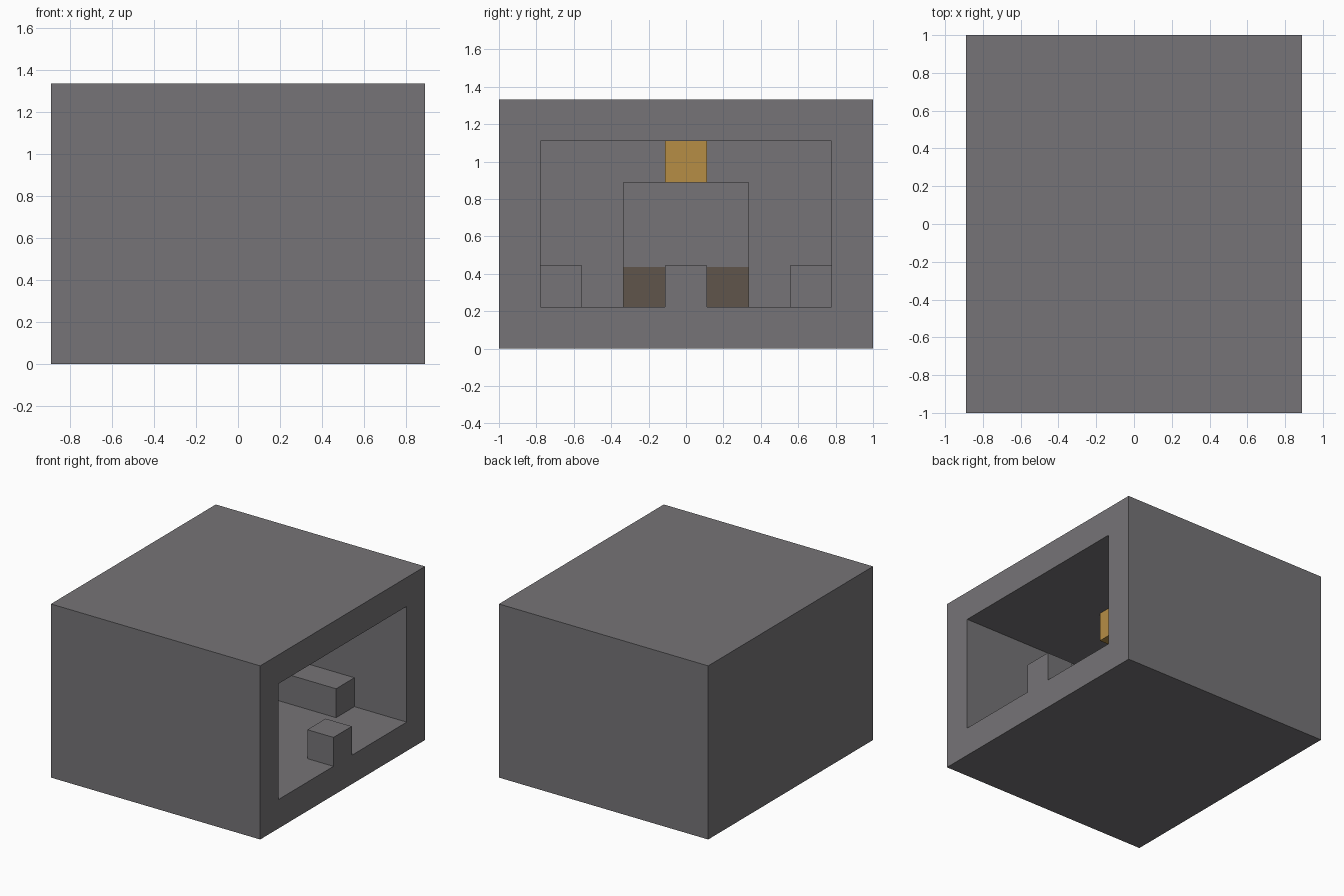
import bpy, bmesh
from mathutils import Vector

cube = bpy.data.objects.get("Cube")
if cube:
    bpy.data.objects.remove(cube, do_unlink=True)

U = 2 / 9  # one building block


def material(name, color):
    m = bpy.data.materials.new(name)
    m.use_nodes = True
    m.diffuse_color = (*color, 1)
    bsdf = next(n for n in m.node_tree.nodes if n.type == "BSDF_PRINCIPLED")
    bsdf.inputs["Base Color"].default_value = (*color, 1)
    return m


stone = material("stone grey", (0.18, 0.174, 0.184))
gold = material("lamp gold", (0.47, 0.27, 0.06))
brown = material("dark brown", (0.115, 0.09, 0.07))


def box(name, low, high, mat):
    """Axis-aligned box between two corners given in block units."""
    low, high = Vector(low) * U, Vector(high) * U
    bm = bmesh.new()
    bmesh.ops.create_cube(bm, size=1)
    for v in bm.verts:
        v.co = (low + high) / 2 + v.co * (high - low)
    mesh = bpy.data.meshes.new(name)
    bm.to_mesh(mesh)
    bm.free()
    mesh.materials.append(mat)
    obj = bpy.data.objects.new(name, mesh)
    bpy.context.collection.objects.link(obj)
    return obj


def combine(target, other, operation):
    """Apply a boolean to the target and remove the other object."""
    mod = target.modifiers.new("cut", "BOOLEAN")
    mod.operation = operation
    mod.solver = "EXACT"
    mod.object = other
    bpy.context.view_layer.update()
    graph = bpy.context.evaluated_depsgraph_get()
    mesh = bpy.data.meshes.new_from_object(target.evaluated_get(graph))
    target.modifiers.clear()
    target.data = mesh
    bpy.data.objects.remove(other, do_unlink=True)


# Stone shell, open on its left side, with a doorway recess in the back wall
shell = box("stone_shell", (-4, -4.5, 0), (4, 4.5, 6), stone)
combine(shell, box("room_cutter", (-2, -3.5, 1), (5, 3.5, 5), stone), "DIFFERENCE")
combine(shell, box("recess_cutter", (-3, -1.5, 1), (-1.5, 1.5, 4), stone), "DIFFERENCE")

# Step in the middle of the opening, flush with the outer wall
combine(shell, box("entrance_step", (3, -0.5, 0.5), (4, 0.5, 2), stone), "UNION")

# Low benches along both side walls
for side in (-1, 1):
    y0, y1 = sorted((side * 2.5, side * 4))
    combine(shell, box("bench", (-2.5, y0, 0.5), (2, y1, 2), stone), "UNION")

# Merge flush faces into clean flat surfaces
bm = bmesh.new()
bm.from_mesh(shell.data)
bmesh.ops.remove_doubles(bm, verts=bm.verts, dist=0.0001)
bmesh.ops.dissolve_limit(bm, angle_limit=0.01, verts=bm.verts, edges=bm.edges)
bm.to_mesh(shell.data)
bm.free()

# Brown band at the foot of the recess, and the ceiling lamp
box("recess_band", (-3, -1.5, 1), (-2.98, 1.5, 1.96), brown)
box("ceiling_lamp", (0, -0.5, 4), (1, 0.5, 5), gold)
